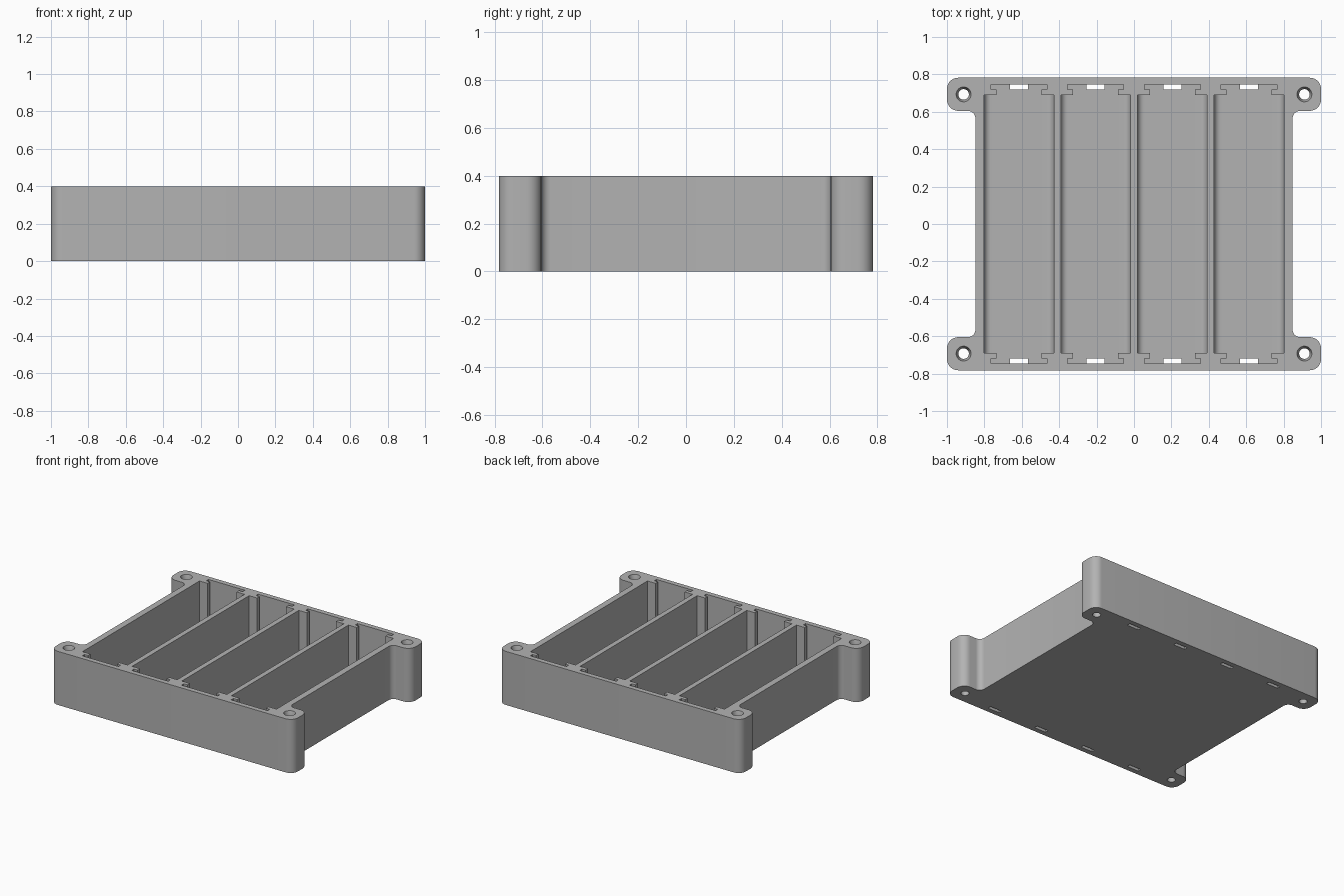
import bpy, bmesh, math
from mathutils import Vector, Matrix

cube = bpy.data.objects.get("Cube")
if cube:
    bpy.data.objects.remove(cube, do_unlink=True)

HEIGHT, FLOOR = 0.4, 0.04
CELL_W, CELL_L, PITCH = 0.372, 1.38, 0.41
HALF_Y = 0.782

grey = bpy.data.materials.new("plain grey")
grey.use_nodes = True
colour = (0.45, 0.45, 0.45, 1)
grey.diffuse_color = colour
grey.node_tree.nodes["Principled BSDF"].inputs["Base Color"].default_value = colour


def rounded(corners, steps=8):
    """Replace each (x, y, radius) right-angle corner by an arc."""
    out = []
    n = len(corners)
    for i, (x, y, r) in enumerate(corners):
        p = Vector((x, y))
        if r == 0:
            out.append(p)
            continue
        a = (Vector(corners[i - 1][:2]) - p).normalized() * r
        b = (Vector(corners[(i + 1) % n][:2]) - p).normalized() * r
        for k in range(steps + 1):
            t = k / steps * math.pi / 2
            out.append(p + a * (1 - math.sin(t)) + b * (1 - math.cos(t)))
    return out


def make(name, bm):
    bmesh.ops.recalc_face_normals(bm, faces=bm.faces)
    mesh = bpy.data.meshes.new(name)
    bm.to_mesh(mesh)
    bm.free()
    mesh.materials.append(grey)
    ob = bpy.data.objects.new(name, mesh)
    bpy.context.collection.objects.link(ob)
    return ob


def prism(name, outline, depth, matrix=Matrix()):
    bm = bmesh.new()
    face = bm.faces.new([bm.verts.new((p[0], p[1], 0)) for p in outline])
    top = bmesh.ops.extrude_face_region(bm, geom=[face])["geom"]
    bmesh.ops.translate(bm, vec=(0, 0, depth),
                        verts=[v for v in top if isinstance(v, bmesh.types.BMVert)])
    bm.transform(matrix)
    return make(name, bm)


def box(name, x, y, z0, z1, w, l):
    rect = [(x - w, y - l), (x + w, y - l), (x + w, y + l), (x - w, y + l)]
    return prism(name, rect, z1 - z0, Matrix.Translation((0, 0, z0)))


def cone(name, x, y, z0, z1, r0, r1):
    bm = bmesh.new()
    bmesh.ops.create_cone(bm, cap_ends=True, segments=32, radius1=r0, radius2=r1,
                          depth=z1 - z0,
                          matrix=Matrix.Translation((x, y, (z0 + z1) / 2)))
    return make(name, bm)


# Tray block with four mounting ears
quarter = [(0.848, 0.605, 0.04), (1, 0.605, 0.06), (1, HALF_Y, 0.06)]
outline = quarter + [(-x, y, r) for x, y, r in reversed(quarter)]
outline += [(-x, -y, r) for x, y, r in outline]
tray = prism("battery_tray", rounded(outline), HEIGHT)

cutters = []
for i in range(4):
    cx = (i - 1.5) * PITCH
    # Cell bay with rounded lower edges
    w = CELL_W / 2
    profile = rounded([(cx - w, FLOOR, 0.035), (cx + w, FLOOR, 0.035),
                       (cx + w, 0.5, 0), (cx - w, 0.5, 0)])
    turn = Matrix.Translation((0, CELL_L / 2, 0)) @ Matrix.Rotation(math.pi / 2, 4, "X")
    cutters.append(prism("bay_cutter", profile, CELL_L, turn))
    # Contact plate slot, its neck and the solder tab hole at each end
    for s in (-1, 1):
        cutters.append(box("neck_cutter", cx, s * 0.70, FLOOR, 0.5, 0.12, 0.025))
        cutters.append(box("slot_cutter", cx, s * 0.732, FLOOR, 0.5, 0.15, 0.013))
        cutters.append(box("tab_cutter", cx, s * 0.732, -0.1, 0.1, 0.048, 0.013))

# Screw holes with a countersunk mouth
for sx in (-1, 1):
    for sy in (-1, 1):
        x, y = sx * 0.911, sy * 0.693
        cutters.append(cone("screw_cutter", x, y, -0.1, 0.5, 0.028, 0.028))
        cutters.append(cone("sink_cutter", x, y, HEIGHT - 0.04, HEIGHT + 0.01, 0.028, 0.043))

bpy.context.view_layer.objects.active = tray
for c in cutters:
    mod = tray.modifiers.new("cut", "BOOLEAN")
    mod.operation, mod.solver, mod.object = "DIFFERENCE", "EXACT", c
    bpy.ops.object.modifier_apply(modifier=mod.name)
    bpy.data.objects.remove(c, do_unlink=True)

# Smooth arcs, crisp edges
bpy.ops.object.select_all(action="DESELECT")
tray.select_set(True)
bpy.ops.object.shade_smooth_by_angle(angle=math.radians(30))
